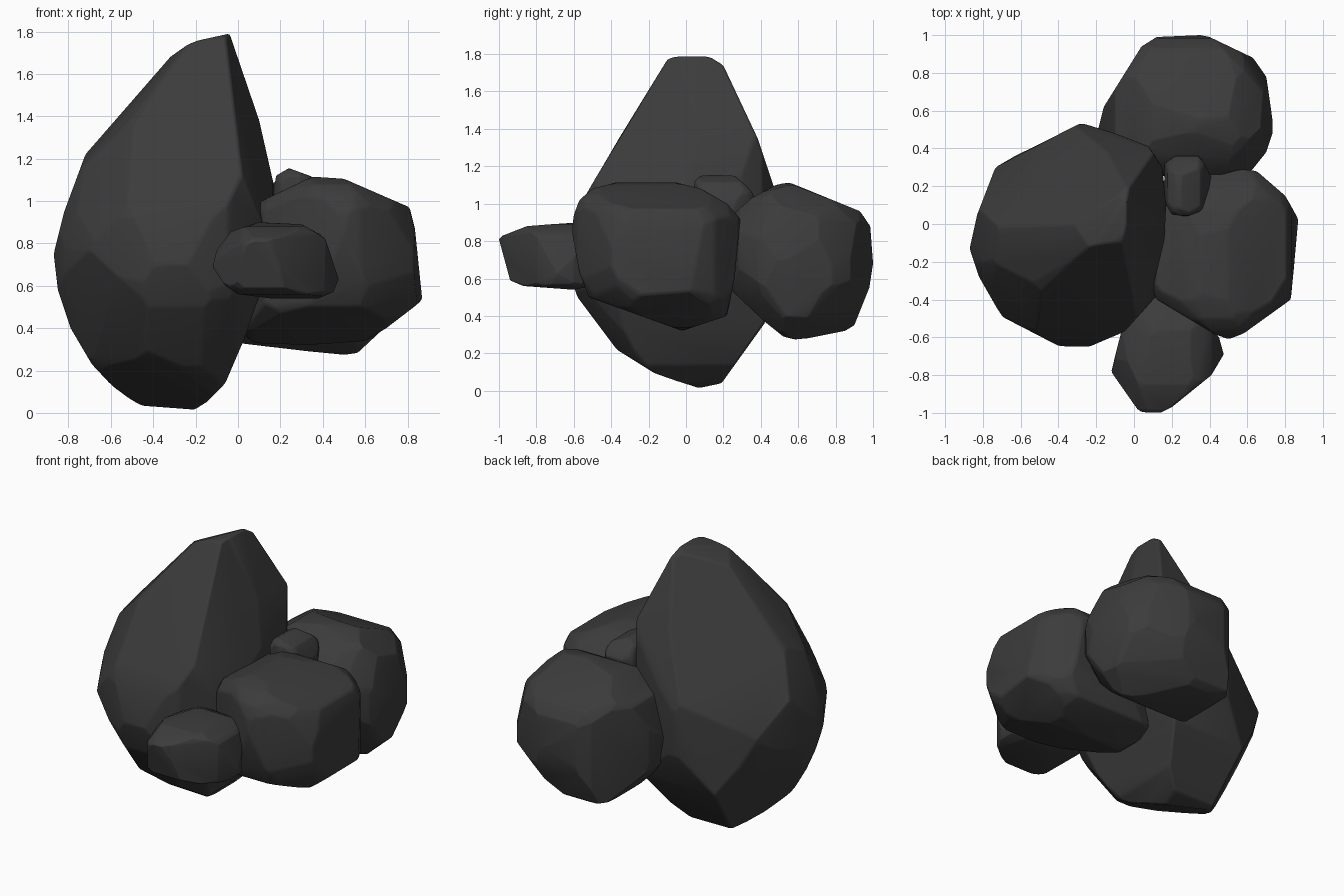
import bpy, bmesh, math
from mathutils import Vector
from itertools import product

if "Cube" in bpy.data.objects:
    bpy.data.objects.remove(bpy.data.objects["Cube"])

stone = bpy.data.materials.new("dark_stone")
stone.diffuse_color = (0.045, 0.045, 0.045, 1)
stone.use_nodes = True
stone.node_tree.nodes["Principled BSDF"].inputs["Base Color"].default_value = stone.diffuse_color

X, Y, Z = Vector((1, 0, 0)), Vector((0, 1, 0)), Vector((0, 0, 1))


def oblique(dx, dy, elev):
    """Screen axes of a slanted view from horizontal direction (dx, dy)."""
    d = Vector((dx, dy, 0)).normalized()
    e = math.radians(elev)
    return Vector((-d.y, d.x, 0)), Z * math.cos(e) - d * math.sin(e)


FRONT_RIGHT = oblique(.574, -.819, 22)
BACK_LEFT = oblique(-.574, .819, 14)
BELOW = oblique(.643, .766, -25.5)


def clip(bm, point, normal):
    """Slice off everything in front of a plane and cap the cut."""
    geom = bm.verts[:] + bm.edges[:] + bm.faces[:]
    bmesh.ops.bisect_plane(bm, geom=geom, dist=1e-6, plane_co=point, plane_no=normal, clear_outer=True)
    rim = [e for e in bm.edges if e.is_boundary]
    if rim:
        bmesh.ops.holes_fill(bm, edges=rim, sides=0)


def clip_outline(bm, pts, u, v, pad=0.0, closed=True):
    """Carve by each edge of a convex outline drawn in the plane of axes u, v."""
    s = 1
    if closed:
        pts = pts + pts[:1]
        s = math.copysign(1, sum(a[0] * b[1] - b[0] * a[1] for a, b in zip(pts, pts[1:])))
    for (u0, v0), (u1, v1) in zip(pts, pts[1:]):
        nor = (u * (s * (v1 - v0)) - v * (s * (u1 - u0))).normalized()
        clip(bm, u * u0 + v * v0 + nor * pad, nor)


def rock(name, front, side, top, slants=(), facets=(), bevel=0.035, corner=0.91, sharp=()):
    bm = bmesh.new()
    bmesh.ops.create_cube(bm, size=6)
    clip_outline(bm, front, X, Z)
    clip_outline(bm, side, Y, Z)
    clip_outline(bm, top, X, Y)
    for view, chain in slants:
        clip_outline(bm, chain, *view, pad=0.008, closed=False)
    for p, nor in facets:
        clip(bm, Vector(p), Vector(nor).normalized())
    # chamfer the diagonal corners left between the outlines, except the sharp ones
    lo = Vector([min(v.co[i] for v in bm.verts) for i in range(3)])
    hi = Vector([max(v.co[i] for v in bm.verts) for i in range(3)])
    c, e = (lo + hi) / 2, (hi - lo) / 2
    edge = 1 - (1 - corner) * 0.35
    for weights, keep in (((1, 1, 1), corner), ((2, 1, 1), edge), ((1, 2, 1), edge), ((1, 1, 2), edge)):
        for signs in product((-1, 1), repeat=3):
            if signs in sharp:
                continue
            nor = Vector([signs[i] * weights[i] / e[i] for i in range(3)])
            h = max(nor.dot(v.co - c) for v in bm.verts) * keep
            clip(bm, c + nor * (h / nor.length_squared), nor.normalized())
    # clean convex shell
    pts = [v.co.copy() for v in bm.verts]
    bm.clear()
    for p in pts:
        bm.verts.new(p)
    bmesh.ops.remove_doubles(bm, verts=bm.verts[:], dist=0.02)
    hull = bmesh.ops.convex_hull(bm, input=bm.verts[:])
    junk = {g for g in hull["geom_interior"] + hull["geom_unused"] if isinstance(g, bmesh.types.BMVert)}
    bmesh.ops.delete(bm, geom=list(junk), context='VERTS')
    bmesh.ops.dissolve_limit(bm, angle_limit=math.radians(3), verts=bm.verts[:], edges=bm.edges[:])
    bmesh.ops.recalc_face_normals(bm, faces=bm.faces[:])
    me = bpy.data.meshes.new(name)
    bm.to_mesh(me)
    bm.free()
    ob = bpy.data.objects.new(name, me)
    bpy.context.collection.objects.link(ob)
    me.materials.append(stone)
    bpy.ops.object.select_all(action='DESELECT')
    ob.select_set(True)
    bpy.context.view_layer.objects.active = ob
    bpy.ops.object.shade_smooth_by_angle(angle=math.radians(32))
    # soften worn edges
    m = ob.modifiers.new("worn_edges", 'BEVEL')
    m.width, m.segments, m.limit_method, m.angle_limit = bevel, 2, 'ANGLE', math.radians(14)
    return ob


# Tall leaning boulder
rock("tall_boulder",
     [(-.04, 1.79), (-.27, 1.74), (-.72, 1.22), (-.82, .95), (-.87, .75), (-.85, .58), (-.79, .4),
      (-.69, .23), (-.55, .08), (-.45, .02), (-.23, 0), (-.15, .05), (-.06, .14), (.03, .35),
      (.1, .55), (.15, .85), (.175, 1.05), (.1, 1.38)],
     [(-.13, 1.76), (-.05, 1.79), (.12, 1.79), (.19, 1.76), (.27, 1.69), (.36, 1.42), (.43, 1.25),
      (.51, 1.08), (.53, .9), (.52, .6), (.42, .36), (.19, .04), (0, 0), (-.13, .07), (-.37, .22),
      (-.58, .5), (-.65, .7), (-.6, .92), (-.5, 1.12), (-.42, 1.25)],
     [(-.87, -.13), (-.83, .05), (-.73, .31), (-.28, .535), (-.1, .48), (.08, .41), (.15, .3),
      (.17, .1), (.16, -.1), (.12, -.38), (-.05, -.57), (-.25, -.655), (-.4, -.645), (-.7, -.49),
      (-.82, -.28)],
     slants=[(FRONT_RIGHT, [(.01, 1.69), (-.26, 1.62), (-.71, 1.17), (-.8, .94), (-.85, .68),
                            (-.81, .6), (-.59, .24), (-.2, .04)]),
             (BACK_LEFT, [(.26, -.06), (.48, .03), (.69, .2), (.85, .59), (.85, .8), (.76, 1.02),
                          (.62, 1.3), (.26, 1.69)]),
             (BELOW, [(-.34, .34), (-.08, .01), (.46, -.04), (.71, .44), (.76, .62), (.76, .77),
                      (.53, 1.27), (.26, 1.58), (.15, 1.62)])],
     facets=[((-.27, 0, 1.755), (-.294, .346, .239)), ((.175, 0, 1.05), (1, -.27, .286))],
     bevel=0.02, corner=0.95,
     sharp=[(1, 1, 1), (-1, 1, 1), (-1, 1, -1), (1, 1, -1), (1, -1, 1)])

# Right boulder
rock("right_boulder",
     [(.11, 1.0), (.35, 1.115), (.5, 1.105), (.81, .97), (.835, .87), (.87, .53), (.7, .4), (.6, .34),
      (.33, .32), (.08, .33), (-.02, .4), (0, .7)],
     [(-.6, .94), (-.57, 1.02), (-.5, 1.08), (-.35, 1.12), (-.1, 1.125), (.08, 1.08), (.22, 1.0),
      (.29, .92), (.26, .6), (.22, .4), (-.02, .32), (-.52, .5), (-.57, .63), (-.61, .85)],
     [(.12, -.4), (.42, -.58), (.5, -.61), (.58, -.58), (.83, -.4), (.845, -.25), (.87, .03),
      (.8, .15), (.65, .28), (.5, .3), (.3, .27), (.05, .2), (0, -.1)],
     slants=[(BELOW, [(-.39, 1.21), (-.7, 1.12), (-.82, .99), (-.9, .74), (-.82, .53)])],
     bevel=0.03, corner=0.92, sharp=[(-1, 1, -1)])

# Back boulder
rock("back_boulder",
     [(-.19, .7), (-.1, .95), (.1, 1.08), (.35, 1.11), (.5, 1.1), (.66, 1.04), (.735, .7), (.69, .4),
      (.55, .27), (.33, .29), (0, .33), (-.15, .5)],
     [(.26, .95), (.35, 1.03), (.48, 1.1), (.55, 1.115), (.93, .96), (.985, .88), (1, .68), (.98, .55),
      (.9, .35), (.85, .32), (.6, .27), (.52, .29), (.42, .37), (.24, .54)],
     [(-.19, .5), (-.16, .62), (.04, .94), (.12, .99), (.35, 1), (.4, .99), (.63, .88), (.7, .78),
      (.72, .65), (.74, .5), (.7, .38), (.62, .28), (.3, .2), (-.1, .35)],
     slants=[(BACK_LEFT, [(-.34, 1.0), (-.73, 1.02), (-.96, .85), (-1.03, .52), (-.96, .38),
                          (-.68, .16), (-.44, .18)]),
             (BELOW, [(.47, 1.28), (.08, 1.38), (-.11, 1.36), (-.27, 1.08), (-.31, .9), (-.21, .71)])],
     bevel=0.03, corner=0.93, sharp=[(-1, 1, -1)])

# Small front stone
rock("front_stone",
     [(-.12, .69), (-.1, .77), (-.03, .86), (.1, .9), (.3, .89), (.41, .83), (.475, .63), (.45, .57),
      (.37, .535), (.2, .535), (0, .56), (-.06, .6)],
     [(-1, .81), (-.98, .83), (-.85, .88), (-.6, .9), (-.35, .88), (-.3, .6), (-.6, .54), (-.87, .56),
      (-.94, .59)],
     [(-.12, -.77), (-.1, -.85), (0, -.97), (.05, -1), (.14, -1), (.2, -.97), (.41, -.8), (.475, -.69),
      (.45, -.6), (.38, -.5), (.12, -.38), (-.05, -.5), (-.08, -.62)],
     slants=[(FRONT_RIGHT, [(-.06, .58), (-.24, .63), (-.44, .57), (-.54, .44), (-.54, .24),
                            (-.35, .16)])], bevel=0.015, corner=0.94)

# Pebble wedged on top
rock("top_pebble",
     [(.16, 1.0), (.18, 1.12), (.24, 1.155), (.35, 1.115), (.4, 1.02), (.41, .95), (.35, .85), (.2, .85)],
     [(.04, 1.0), (.045, 1.12), (.08, 1.15), (.16, 1.155), (.26, 1.15), (.33, 1.09), (.36, 1.05),
      (.36, .95), (.3, .85), (.1, .85)],
     [(.16, .12), (.2, .05), (.28, .04), (.36, .07), (.4, .2), (.41, .25), (.35, .36), (.22, .36),
      (.16, .32)], bevel=0.012)
